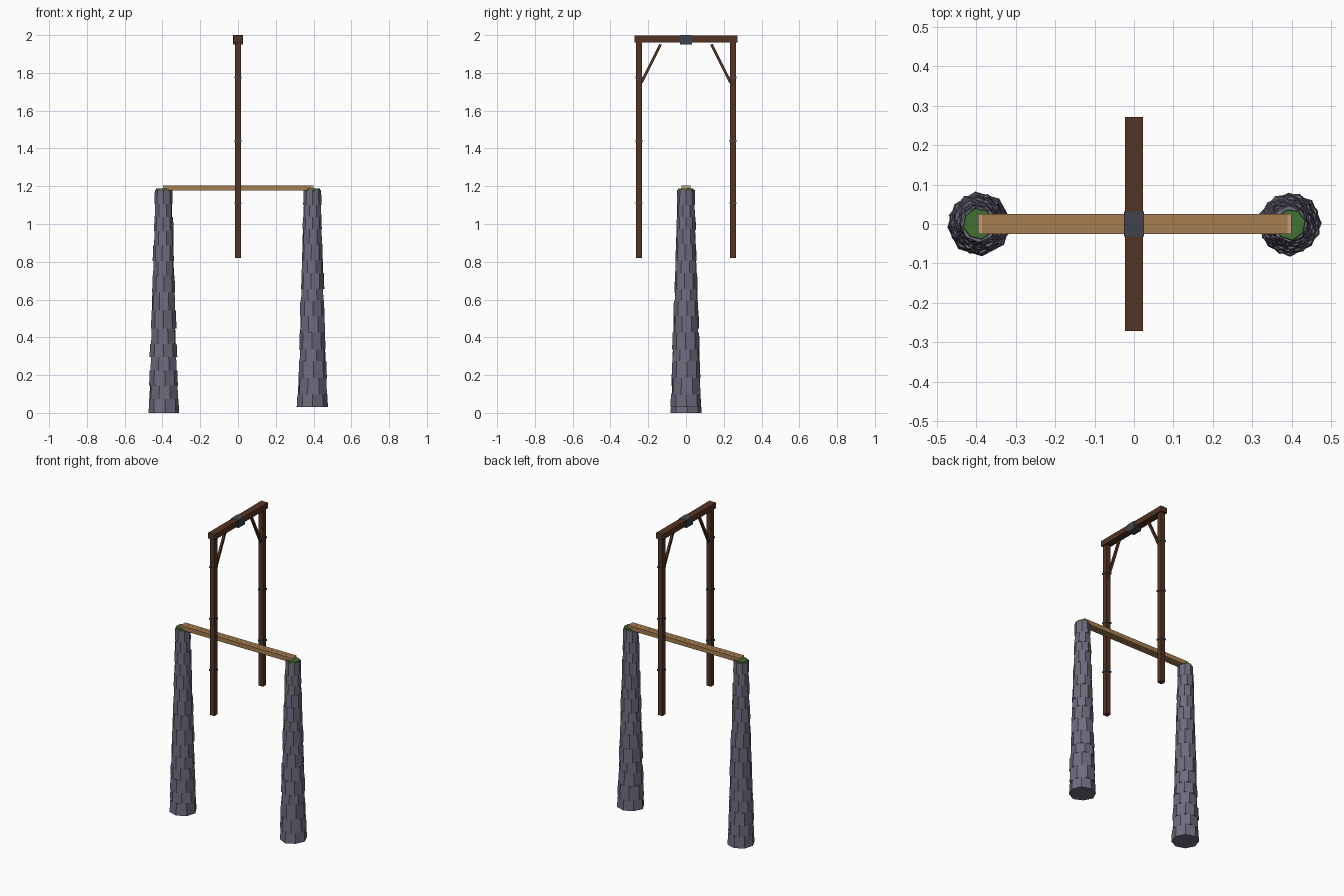
import bpy, bmesh, math, random
from mathutils import Vector, Matrix

if "Cube" in bpy.data.objects:
    bpy.data.objects.remove(bpy.data.objects["Cube"])

random.seed(4)


def material(name, r, g, b):
    m = bpy.data.materials.new(name)
    m.diffuse_color = [((c / 255 + 0.055) / 1.055) ** 2.4 for c in (r, g, b)] + [1]
    m.use_nodes = True
    m.node_tree.nodes["Principled BSDF"].inputs["Base Color"].default_value = m.diffuse_color
    return m


DARK_WOOD = material("dark wood", 84, 52, 35)
PLANK_WOOD = material("plank wood", 166, 126, 80)
END_WOOD = material("cut wood", 196, 155, 122)
STONE = material("stone", 112, 107, 126)
IRON = material("iron", 66, 67, 76)
MOSS = material("moss", 66, 114, 50)


def finish(name, bm, mat):
    bmesh.ops.recalc_face_normals(bm, faces=bm.faces)
    mesh = bpy.data.meshes.new(name)
    bm.to_mesh(mesh)
    bm.free()
    mesh.materials.append(mat)
    obj = bpy.data.objects.new(name, mesh)
    bpy.context.collection.objects.link(obj)
    return obj


def box(name, lo, hi, mat, rot=None):
    lo, hi = Vector(lo), Vector(hi)
    bm = bmesh.new()
    bmesh.ops.create_cube(bm, size=1)
    for v in bm.verts:
        v.co = Vector(a * b for a, b in zip(v.co, hi - lo))
        if rot:
            v.co = rot @ v.co
        v.co += (lo + hi) / 2
    return finish(name, bm, mat)


def ring(bm, cx, z, radius, turn, jitter):
    return [bm.verts.new((cx + radius * k * math.cos(turn + i * math.tau / 8),
                          radius * k * math.sin(turn + i * math.tau / 8), z))
            for i, k in enumerate(jitter)]


def drum(bm, cx, z0, z1, r0, r1, turn, wobble):
    jitter = [random.uniform(1 - wobble, 1 + wobble) for _ in range(8)]
    low = ring(bm, cx, z0, r0, turn, jitter)
    high = ring(bm, cx, z1, r1, turn, jitter)
    bm.faces.new(low[::-1])
    bm.faces.new(high)
    for i in range(8):
        j = (i + 1) % 8
        bm.faces.new((low[i], low[j], high[j], high[i]))


# Tapering pillars of stacked eight-sided stone courses, with moss on top
def pillar(side, cx, base):
    bm = bmesh.new()
    top, courses = 1.18, 15
    steps = [random.uniform(0.8, 1.2) for _ in range(courses)]
    scale = (top - base) / sum(steps)
    z = base
    for n, step in enumerate(steps):
        z1 = z + step * scale
        r = 0.081 - 0.036 * (z - base) / (top - base)
        drum(bm, cx, z, z1, r, r * 0.955, n * 0.39 + random.uniform(-0.12, 0.12), 0.035)
        z = z1
    finish(side + "_pillar", bm, STONE)
    bm = bmesh.new()
    drum(bm, cx, 1.172, 1.188, 0.04, 0.037, 0.2, 0.12)
    finish(side + "_moss", bm, MOSS)


pillar("left", -0.394, 0.0)
pillar("right", 0.394, 0.03)

# Footbridge of two boards with paler cut ends
for name, y0, y1 in (("front_board", -0.025, -0.0005), ("back_board", 0.0005, 0.025)):
    box(name, (-0.386, y0, 1.177), (0.39, y1, 1.205), PLANK_WOOD)
    box(name + "_left_end", (-0.396, y0, 1.177), (-0.386, y1, 1.205), END_WOOD)
    box(name + "_right_end", (0.39, y0, 1.177), (0.4, y1, 1.205), END_WOOD)

# Hanging gate frame: posts, iron bands and slanted braces
for s, side in ((-1, "front"), (1, "back")):
    y = s * 0.248
    box(side + "_post", (-0.016, y - 0.016, 0.82), (0.016, y + 0.016, 1.965), DARK_WOOD)
    for n, z in enumerate((1.11, 1.44, 1.775)):
        box(f"{side}_band_{n}", (-0.019, y - 0.019, z - 0.005),
            (0.019, y + 0.019, z + 0.005), IRON)
    c = Vector((0, s * 0.185, 1.85))
    h = Vector((0.007, 0.007, 0.113))
    box(side + "_brace", c - h, c + h, DARK_WOOD, Matrix.Rotation(s * 0.46, 3, "X"))

# Crossbeam with iron clamp
box("crossbeam", (-0.023, -0.272, 1.962), (0.023, 0.272, 1.998), DARK_WOOD)
box("clamp", (-0.026, -0.032, 1.95), (0.026, 0.032, 2.0), IRON)
